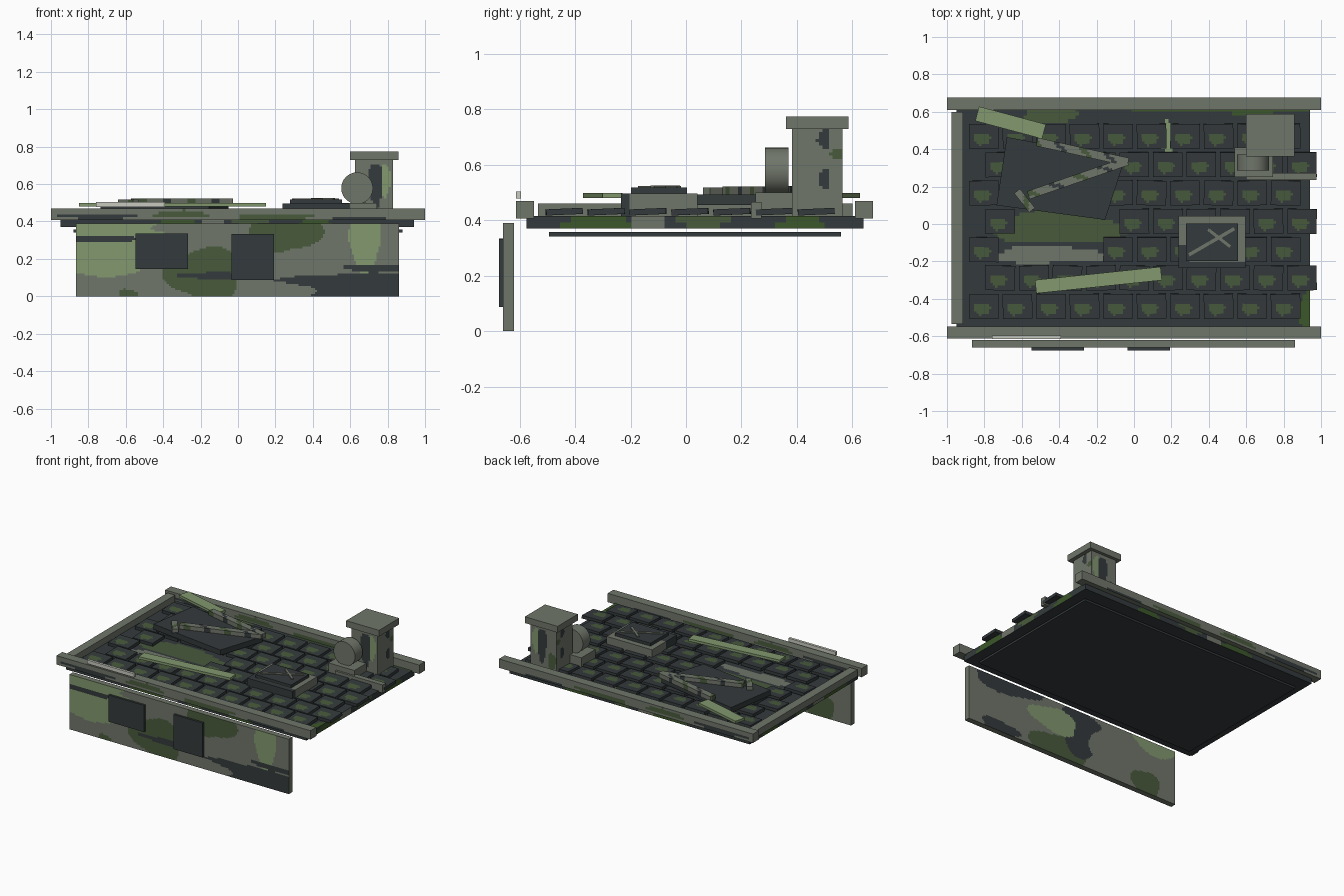
import bpy, bmesh, math
from mathutils import Vector

if "Cube" in bpy.data.objects:
    bpy.data.objects.remove(bpy.data.objects["Cube"])


def lin(c):
    c /= 255
    return c / 12.92 if c <= 0.04045 else ((c + 0.055) / 1.055) ** 2.4


MATS = []
for name, rgb in [("stone_grey", (112, 118, 106)), ("charcoal", (52, 58, 60)),
                  ("olive_green", (72, 90, 60)), ("sage_green", (130, 152, 110)),
                  ("pale_grey", (200, 202, 192)), ("moss_green", (60, 86, 42))]:
    m = bpy.data.materials.new(name)
    m.diffuse_color = (*[lin(c) for c in rgb], 1)
    m.use_nodes = True
    m.node_tree.nodes["Principled BSDF"].inputs["Base Color"].default_value = m.diffuse_color
    MATS.append(m)
GREY, DARK, OLIVE, SAGE, PALE, MOSS = range(6)


def finish(bm, name, rule, loc=(0, 0, 0), rot=(0, 0, 0)):
    bm.normal_update()
    for f in bm.faces:
        c = f.calc_center_median()
        f.material_index = rule if isinstance(rule, int) else rule(c, f.normal)
    me = bpy.data.meshes.new(name)
    bm.to_mesh(me)
    bm.free()
    for m in MATS:
        me.materials.append(m)
    ob = bpy.data.objects.new(name, me)
    ob.location, ob.rotation_euler = loc, rot
    bpy.context.collection.objects.link(ob)
    return ob


def box(name, lo, hi, rule=GREY, step=None):
    """Box between two corners; step cuts a grid so the rule can paint patches."""
    bm = bmesh.new()
    bmesh.ops.create_cube(bm, size=1)
    for v in bm.verts:
        v.co = Vector([(lo[i] + hi[i]) / 2 + v.co[i] * (hi[i] - lo[i]) for i in range(3)])
    if step:
        for i in range(3):
            n = round((hi[i] - lo[i]) / step)
            axis = Vector([float(i == j) for j in range(3)])
            for k in range(1, n):
                bmesh.ops.bisect_plane(bm, geom=bm.verts[:] + bm.edges[:] + bm.faces[:],
                                       plane_co=axis * (lo[i] + (hi[i] - lo[i]) * k / n), plane_no=axis)
    return finish(bm, name, rule)


def plank(name, x, y, z, length, width, thick, deg, rule=GREY, step=None):
    """Board lying flat, centred on x, y with its underside at z."""
    ob = box(name, (-length / 2, -width / 2, 0), (length / 2, width / 2, thick), rule, step)
    ob.location, ob.rotation_euler = (x, y, z), (0, 0, math.radians(deg))
    return ob


def spots(base, blobs, u, v):
    """Later blobs (centre u, v, radius u, v, colour) paint over earlier ones."""
    col = base
    for cu, cv, ru, rv, c in blobs:
        a, b = (u - cu) / ru, (v - cv) / rv
        if a * a + b * b < 1 + 0.25 * math.sin(3 * math.atan2(b, a) + cu * 9):
            col = c
    return col


# front wall with camouflage on both faces
FRONT = [(-0.72, 0.36, 0.45, 0.23, SAGE), (-0.8, 0.305, 0.3, 0.016, DARK),
         (-0.59, 0.0, 0.05, 0.04, OLIVE), (-0.18, 0.12, 0.2, 0.14, OLIVE),
         (-0.22, 0.37, 0.22, 0.05, GREY), (0.24, 0.36, 0.2, 0.13, OLIVE),
         (-0.15, 0.11, 0.17, 0.02, DARK), (0.68, 0.29, 0.085, 0.16, SAGE),
         (0.62, 0.05, 0.42, 0.08, DARK), (0.2, 0.03, 0.2, 0.05, GREY),
         (0.74, 0.15, 0.18, 0.02, DARK)]
BACK = [(0.55, 0.38, 0.28, 0.09, DARK), (0.3, 0.2, 0.2, 0.12, GREY), (0.1, 0.04, 0.24, 0.12, OLIVE),
        (-0.08, 0.24, 0.18, 0.18, DARK), (0.15, 0.25, 0.2, 0.09, SAGE), (-0.4, 0.22, 0.24, 0.18, GREY),
        (-0.62, 0.06, 0.12, 0.1, OLIVE), (-0.7, 0.38, 0.2, 0.08, SAGE), (0.6, 0.03, 0.16, 0.05, DARK)]


def wall_rule(c, n):
    if abs(n.y) < 0.5:
        return GREY
    return spots(GREY, FRONT if n.y < 0 else BACK, c.x, c.z)


box("front_wall", (-0.865, -0.66, 0), (0.862, -0.62, 0.39), wall_rule, 0.011)
box("window_wide", (-0.548, -0.675, 0.145), (-0.268, -0.66, 0.335), DARK)
box("window_tall", (-0.035, -0.675, 0.087), (0.193, -0.66, 0.333), DARK)

# roof deck and the panel below it
DECK = [(-0.4, -0.02, 0.34, 0.09, OLIVE), (-0.45, -0.165, 0.3, 0.045, GREY),
        (0.94, -0.46, 0.06, 0.09, MOSS), (0.5, 0.62, 0.5, 0.03, MOSS),
        (-0.45, 0.6, 0.14, 0.07, OLIVE), (0.18, 0.46, 0.03, 0.1, SAGE)]
EDGE = [(-0.32, 0.39, 0.13, 0.03, MOSS), (-0.13, 0.39, 0.06, 0.04, GREY), (0.06, 0.4, 0.09, 0.03, OLIVE),
        (0.42, 0.39, 0.09, 0.03, MOSS)]


def deck_rule(c, n):
    if n.z > 0.5:
        return spots(DARK, DECK, c.x, c.y)
    if n.z < -0.5:
        return DARK
    return spots(DARK, EDGE, c.y if abs(n.x) > 0.5 else c.x, c.z)


box("roof_deck", (-0.95, -0.575, 0.37), (0.942, 0.64, 0.415), deck_rule, 0.02)
box("ceiling_panel", (-0.88, -0.495, 0.342), (0.88, 0.56, 0.357), DARK)

# edge beams
BEAM = [(-0.75, 0.425, 0.22, 0.012, DARK), (-0.3, 0.44, 0.15, 0.02, OLIVE),
        (0.2, 0.425, 0.22, 0.016, OLIVE), (0.65, 0.42, 0.2, 0.01, DARK)]


def beam_rule(c, n):
    return spots(GREY, BEAM, c.x, c.z) if abs(n.y) > 0.5 else GREY


box("front_beam", (-1, -0.613, 0.407), (1, -0.548, 0.47), beam_rule, 0.016)
box("back_beam", (-1, 0.61, 0.407), (1, 0.675, 0.47), beam_rule, 0.016)
box("left_beam", (-0.975, -0.535, 0.412), (-0.915, 0.6, 0.46), GREY)
box("right_beam_stub", (0.6, 0.235, 0.407), (0.975, 0.272, 0.465), GREY)

# roof tiles in seven staggered rows, with a bare patch
TILE = [(-0.022, -0.012, 0.034, 0.034, OLIVE), (0.01, -0.012, 0.024, 0.024, OLIVE)]
tile = box("roof_tile", (-0.079, -0.066, -0.011), (0.079, 0.066, 0.011),
           lambda c, n: spots(DARK, TILE, c.x, c.y) if n.z > 0.5 else DARK, 0.0132)
first = True
for row in range(7):
    for col in range(10):
        x = -0.802 + 0.1792 * col + (0.087 if row % 2 else 0)
        y = 0.469 - 0.1515 * row
        if x > 0.93 or (row in (3, 4) and 1 <= col <= 3):
            continue
        ob = tile if first else bpy.data.objects.new("roof_tile", tile.data)
        if not first:
            bpy.context.collection.objects.link(ob)
        first = False
        ob.location = (x, y, 0.431)
        ob.rotation_euler = (math.radians(2.5), 0, math.radians(1.2 * math.sin(col * 3 + row)))

# loose boards
plank("loose_board_back", -0.66, 0.542, 0.48, 0.37, 0.08, 0.018, -15, SAGE)
plank("loose_board_front", -0.19, -0.3, 0.48, 0.675, 0.072, 0.018, 6, SAGE)
plank("pale_strip", -0.575, -0.605, 0.478, 0.37, 0.018, 0.026, 0, PALE)

# tarred repair panel and broken frame lying on it
bm = bmesh.new()
foot = [(-0.735, 0.10), (-0.155, 0.022), (-0.05, 0.345), (-0.68, 0.465)]
face = bm.faces.new([bm.verts.new((x, y, 0.455)) for x, y in foot])
ext = bmesh.ops.extrude_face_region(bm, geom=[face])["geom"]
bmesh.ops.translate(bm, vec=(0, 0, 0.038), verts=[v for v in ext if isinstance(v, bmesh.types.BMVert)])
bmesh.ops.recalc_face_normals(bm, faces=bm.faces[:])
finish(bm, "repair_panel", DARK)


def scrap_rule(c, n):
    s = math.sin(23 * c.x + 30 * c.y + 1.2)
    return OLIVE if s > 0.9 else DARK if s < -0.93 else GREY


plank("broken_frame_a", -0.275, 0.385, 0.492, 0.50, 0.045, 0.032, -12.5, scrap_rule, 0.015)
plank("broken_frame_b", -0.30, 0.245, 0.492, 0.56, 0.045, 0.030, 19, scrap_rule, 0.015)
plank("broken_frame_c", -0.585, 0.125, 0.492, 0.13, 0.04, 0.026, -52, scrap_rule, 0.015)

# skylight
box("skylight_frame", (0.237, -0.235, 0.415), (0.595, 0.042, 0.497),
    lambda c, n: DARK if c.y < -0.2 or (c.x < 0.3 and c.y < -0.12) else GREY, 0.03)
box("skylight_pane", (0.277, -0.198, 0.497), (0.557, 0.003, 0.518), DARK)
plank("skylight_stick_long", 0.415, -0.095, 0.518, 0.28, 0.018, 0.006, 30)
plank("skylight_stick_short", 0.455, -0.075, 0.518, 0.15, 0.016, 0.008, -38)

# chimney
CHIM_X = [(0.74, 0.6, 0.04, 0.12, DARK), (0.79, 0.62, 0.025, 0.09, SAGE), (0.66, 0.5, 0.03, 0.06, OLIVE)]
CHIM_Y = [(0.5, 0.69, 0.025, 0.035, DARK), (0.5, 0.55, 0.018, 0.04, DARK), (0.55, 0.64, 0.03, 0.02, OLIVE)]


def chimney_rule(c, n):
    if abs(n.z) > 0.5:
        return GREY
    return spots(GREY, CHIM_Y, c.y, c.z) if abs(n.x) > 0.5 else spots(GREY, CHIM_X, c.x, c.z)


box("chimney", (0.625, 0.383, 0.415), (0.83, 0.565, 0.73), chimney_rule, 0.012)
box("chimney_cap", (0.6, 0.36, 0.73), (0.858, 0.587, 0.775), GREY)

# round vent on a low base
box("vent_base", (0.537, 0.25, 0.415), (0.742, 0.41, 0.5), GREY)
bm = bmesh.new()
bmesh.ops.create_cone(bm, cap_ends=True, segments=24, radius1=0.085, radius2=0.085, depth=0.085)
vent = finish(bm, "vent_drum", GREY, (0.637, 0.328, 0.578), (math.pi / 2, 0, 0))
vent.data.shade_smooth()
vent.data.set_sharp_from_angle(angle=math.radians(40))
